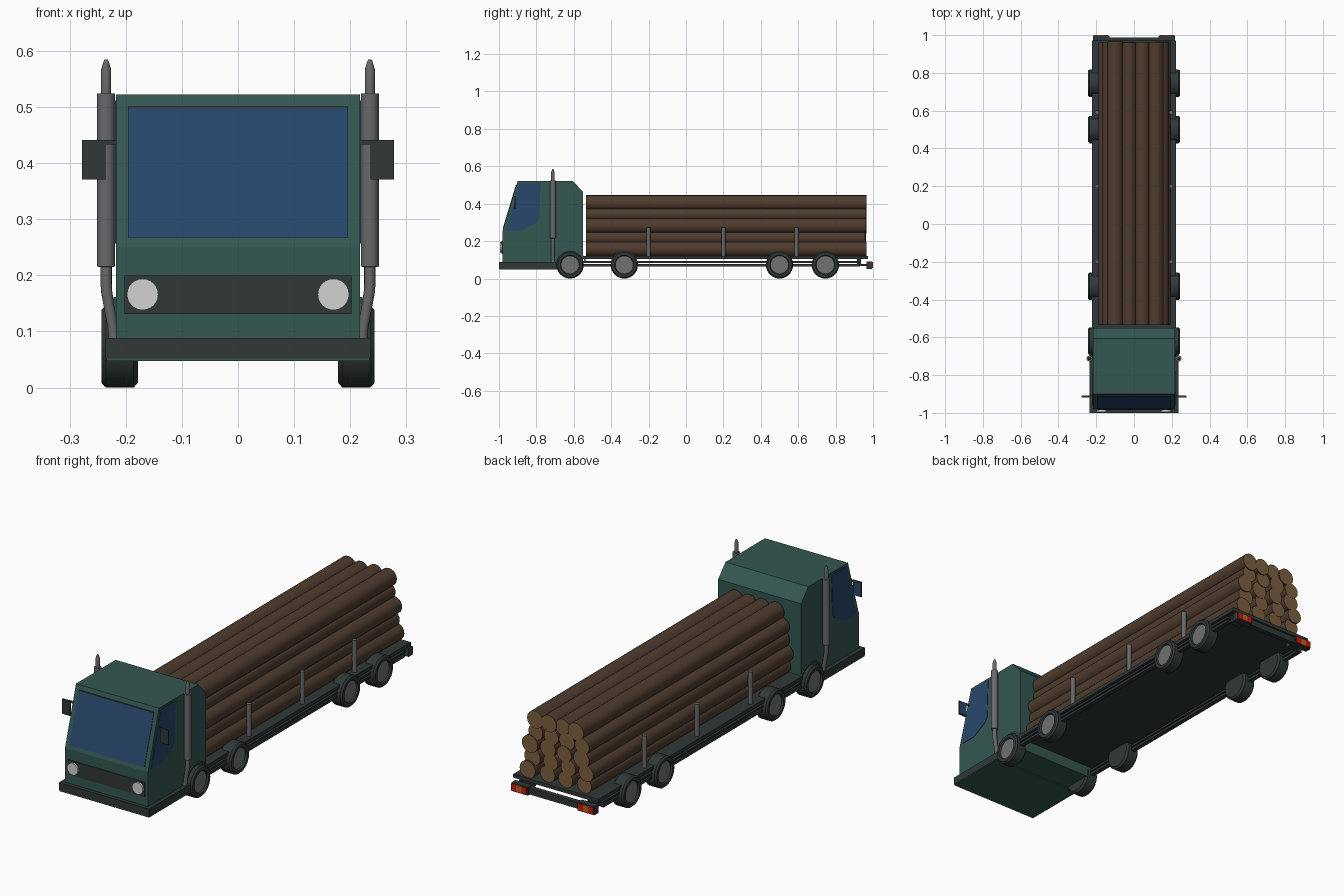
import bpy, bmesh, math, random
from mathutils import Vector, Matrix

if "Cube" in bpy.data.objects:
    bpy.data.objects.remove(bpy.data.objects["Cube"])

random.seed(4)


def mat(name, r, g, b):
    m = bpy.data.materials.new(name)
    m.diffuse_color = (r, g, b, 1)
    m.use_nodes = True
    m.node_tree.nodes["Principled BSDF"].inputs["Base Color"].default_value = m.diffuse_color
    return m


GREEN = mat("cab_green", 0.034, 0.095, 0.083)
GLASS = mat("blue_glass", 0.02, 0.063, 0.15)
DARK = mat("dark_trim", 0.030, 0.040, 0.039)
METAL = mat("grey_metal", 0.14, 0.14, 0.15)
HUB = mat("hub_grey", 0.16, 0.17, 0.17)
BARK = mat("bark_brown", 0.078, 0.045, 0.027)
WOOD = mat("cut_wood", 0.20, 0.115, 0.05)
LAMP = mat("lamp_white", 0.65, 0.65, 0.65)
RED = mat("tail_red", 0.55, 0.012, 0.006)
ORANGE = mat("signal_orange", 0.5, 0.12, 0.02)


def finish(name, bm, *mats, smooth=False):
    bmesh.ops.recalc_face_normals(bm, faces=bm.faces)
    me = bpy.data.meshes.new(name)
    bm.to_mesh(me)
    bm.free()
    for m in mats:
        me.materials.append(m)
    ob = bpy.data.objects.new(name, me)
    bpy.context.collection.objects.link(ob)
    if smooth:
        bpy.ops.object.select_all(action='DESELECT')
        ob.select_set(True)
        bpy.context.view_layer.objects.active = ob
        bpy.ops.object.shade_smooth_by_angle(angle=math.radians(35))
    return ob


def box(name, x0, x1, y0, y1, z0, z1, m):
    bm = bmesh.new()
    bmesh.ops.create_cube(bm, size=1)
    for v in bm.verts:
        v.co = ((x0 + x1) / 2 + v.co.x * (x1 - x0),
                (y0 + y1) / 2 + v.co.y * (y1 - y0),
                (z0 + z1) / 2 + v.co.z * (z1 - z0))
    return finish(name, bm, m)


def extrude_x(name, profile, x0, x1, m):
    """Side profile of (y, z) points extruded from x0 to x1."""
    bm = bmesh.new()
    f = bm.faces.new([bm.verts.new((x0, y, z)) for y, z in profile])
    r = bmesh.ops.extrude_face_region(bm, geom=[f])
    for v in r["geom"]:
        if isinstance(v, bmesh.types.BMVert):
            v.co.x = x1
    return finish(name, bm, m)


def tube(name, rings, m, n=16):
    """Closed tube through (centre, radius) rings; horizontal cross-sections."""
    bm = bmesh.new()
    loops = []
    for (x, y, z), r in rings:
        loops.append([bm.verts.new((x + r * math.cos(2 * math.pi * i / n),
                                    y + r * math.sin(2 * math.pi * i / n), z)) for i in range(n)])
    for a, b in zip(loops, loops[1:]):
        for i in range(n):
            bm.faces.new((a[i], a[(i + 1) % n], b[(i + 1) % n], b[i]))
    bm.faces.new(loops[0])
    bm.faces.new(loops[-1])
    return finish(name, bm, m, smooth=True)


def rod(name, centre, axis, r, length, *mats, n=24):
    """Cylinder along an axis; a second material goes on the end caps."""
    bm = bmesh.new()
    axis = Vector(axis).normalized()
    M = Matrix.Translation(centre) @ axis.to_track_quat('Z', 'Y').to_matrix().to_4x4()
    bmesh.ops.create_cone(bm, cap_ends=True, segments=n, radius1=r, radius2=r, depth=length, matrix=M)
    bm.normal_update()
    if len(mats) > 1:
        for f in bm.faces:
            f.material_index = int(abs(f.normal.dot(axis)) > 0.9)
    return finish(name, bm, *mats, smooth=True)


def wheel(y, s, r=0.073):
    # lathed tyre with a recessed hub
    prof = [(0.178, 0.03), (0.178, 0.064), (0.186, r), (0.235, r), (0.243, 0.066),
            (0.243, 0.052), (0.235, 0.048), (0.235, 0.0)]
    bm = bmesh.new()
    n = 32
    rings = [[bm.verts.new((s * x, y + q * math.cos(2 * math.pi * i / n),
                            r + q * math.sin(2 * math.pi * i / n))) for i in range(n)]
             for x, q in prof[:-1]]
    for a, b in zip(rings, rings[1:]):
        for i in range(n):
            bm.faces.new((a[i], a[(i + 1) % n], b[(i + 1) % n], b[i]))
    bm.faces.new(rings[0])
    bm.faces.new(rings[-1]).material_index = 1
    finish("wheel", bm, DARK, HUB, smooth=True)


# Cab body and its floor
extrude_x("cab", [(-0.982, 0.052), (-0.982, 0.25), (-0.90, 0.522), (-0.605, 0.522),
                  (-0.55, 0.462), (-0.55, 0.052)], -0.217, 0.217, GREEN)
box("cab_floor", -0.234, 0.234, -0.998, -0.69, 0.047, 0.052, GREEN)

# Front bumper wrapping round the cab sides
box("front_bumper", -0.236, 0.236, -1.0, -0.69, 0.052, 0.088, DARK)

# Windscreen plate laid on the sloped front, with a dark seal at its top
slope = 0.082 / 0.272


def front_y(z):
    return -0.982 + (z - 0.25) * slope


extrude_x("windscreen", [(front_y(0.267) - 0.003, 0.267), (front_y(0.5) - 0.003, 0.5),
                         (front_y(0.5) + 0.003, 0.5), (front_y(0.267) + 0.003, 0.267)],
          -0.196, 0.196, GLASS)
extrude_x("windscreen_seal", [(front_y(0.497) - 0.005, 0.497), (front_y(0.501) - 0.005, 0.501),
                              (front_y(0.501) + 0.003, 0.501), (front_y(0.497) + 0.003, 0.497)],
          -0.196, 0.196, DARK)

# Grille panel
box("grille", -0.202, 0.202, -0.986, -0.98, 0.131, 0.2, DARK)

for s in (1, -1):
    # Headlights
    rod("headlight", (s * 0.17, -0.987, 0.166), (0, 1, 0), 0.028, 0.014, LAMP)
    # Side windows
    extrude_x("side_window", [(-0.962, 0.257), (-0.89, 0.512), (-0.777, 0.512),
                              (-0.785, 0.32), (-0.802, 0.297), (-0.88, 0.257)],
              s * 0.214, s * 0.219, GLASS)
    # Wing mirrors
    xa, xb = sorted((s * 0.236, s * 0.278))
    box("mirror_case", xa, xb, -0.918, -0.911, 0.371, 0.441, DARK)
    box("mirror_glass", xa + 0.003, xb - 0.003, -0.911, -0.909, 0.374, 0.438, GLASS)
    xa, xb = sorted((s * 0.21, s * 0.25))
    box("mirror_arm", xa, xb, -0.916, -0.909, 0.433, 0.441, DARK)
    # Exhaust stacks
    x, y = s * 0.235, -0.712
    tube("exhaust_stack", [((s * 0.222, y, 0.088), 0.009), ((s * 0.223, y, 0.105), 0.009),
                           ((x - s * 0.001, y, 0.17), 0.010), ((x, y, 0.185), 0.010),
                           ((x, y, 0.215), 0.010), ((x, y, 0.2155), 0.016),
                           ((x, y, 0.524), 0.016), ((x, y, 0.5245), 0.009),
                           ((x, y, 0.567), 0.009), ((x, y, 0.58), 0.005), ((x, y, 0.585), 0.003)], METAL)
    # Wheels
    for wy in (-0.62, -0.33, 0.50, 0.745):
        wheel(wy, s)
    # Front wheel arch lip
    lip = [(-0.62 + q * math.cos(a), 0.073 + q * math.sin(a))
           for q, st in ((0.088, 1), (0.08, -1))
           for a in [math.radians(15 + 15 * i) for i in range(11)][::st]]
    extrude_x("wheel_arch", lip, s * 0.21, s * 0.222, GREEN)
    # Load stakes
    for py in (-0.2, 0.2, 0.59):
        rod("stake", (s * 0.197, py, 0.193), (0, 0, 1), 0.011, 0.158, METAL, n=16)
    # Side rails under the bed
    xa, xb = sorted((s * 0.2, s * 0.221))
    box("upper_rail", xa, xb, -0.55, 0.93, 0.084, 0.094, DARK)
    box("lower_rail", xa, xb, -0.55, 0.93, 0.065, 0.077, DARK)
    # Rear hangers
    xa, xb = sorted((s * 0.14, s * 0.20))
    box("rear_hanger", xa, xb, 0.915, 0.935, 0.07, 0.11, DARK)
    box("rear_bracket", xa, xb, 0.92, 0.975, 0.068, 0.078, DARK)
    # Tail lights: red, orange, red
    xa, xb = sorted((s * 0.13, s * 0.217))
    box("tail_light_box", xa, xb, 0.965, 0.995, 0.052, 0.092, DARK)
    for i, m in enumerate((RED, ORANGE, RED)):
        xa, xb = sorted((s * (0.134 + 0.027 * i), s * (0.161 + 0.027 * i)))
        box("tail_light", xa, xb, 0.99, 1.0, 0.056, 0.088, m)

# Load bed and rear bar
box("load_bed", -0.223, 0.223, -0.55, 0.972, 0.104, 0.121, DARK)
box("rear_bar", -0.217, 0.217, 0.965, 0.988, 0.056, 0.086, DARK)

# Log stack: five rows, narrowing upwards
for row in range(5):
    spacing = (0.097, 0.095, 0.09, 0.082, 0.071)[row]
    shift = 0.008 * (1 if row % 2 == 0 else -1)
    for i in range(4):
        y1 = 0.96 + random.uniform(-0.007, 0.006)
        r = random.uniform(0.037, 0.042)
        rod("log", ((i - 1.5) * spacing + shift, (y1 - 0.535) / 2, 0.158 + 0.0615 * row),
            (0, 1, 0), r, y1 + 0.535, BARK, WOOD, n=20)
